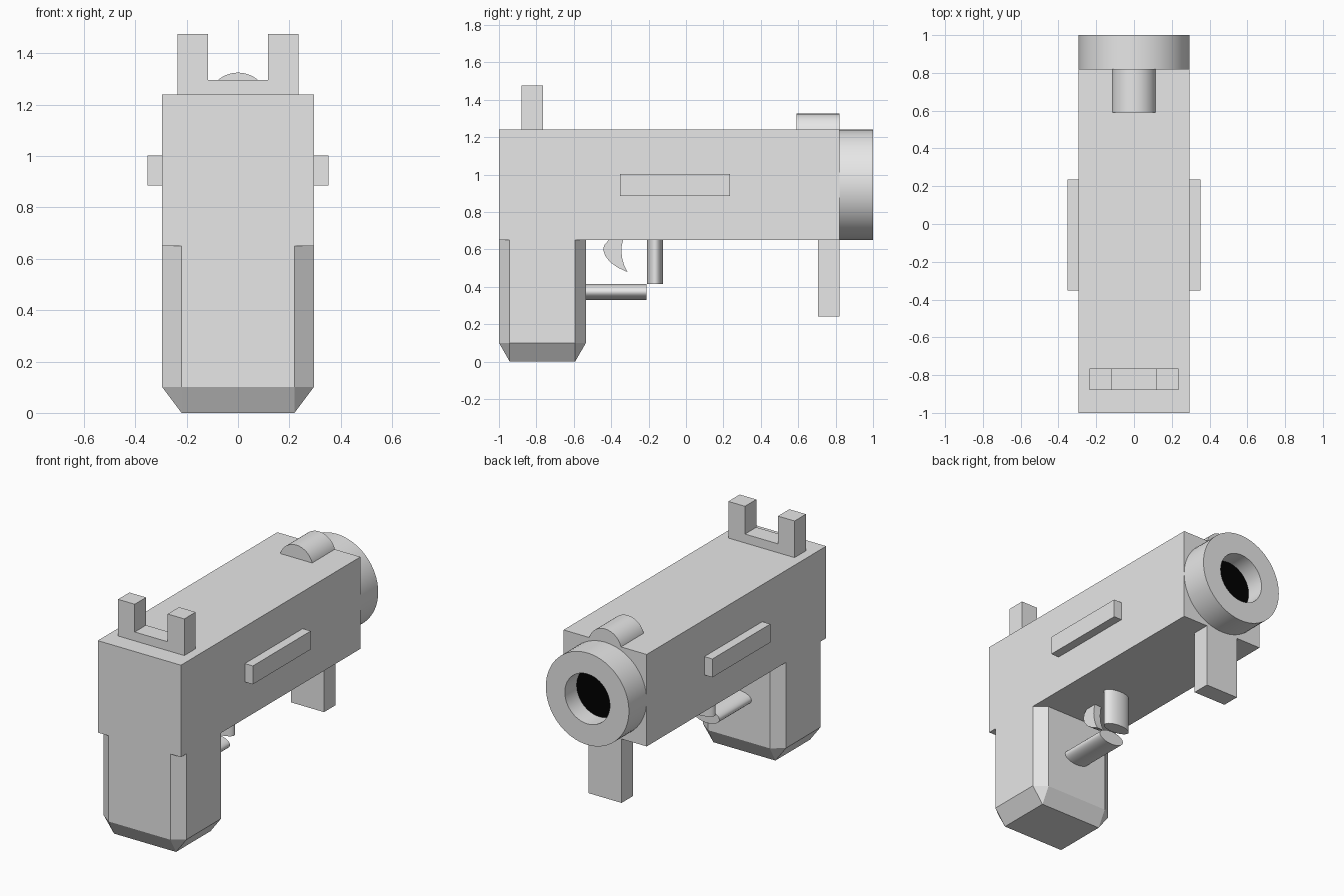
import bpy, bmesh, math
from mathutils import Matrix

if "Cube" in bpy.data.objects:
    bpy.data.objects.remove(bpy.data.objects["Cube"])


def material(name, value):
    m = bpy.data.materials.new(name)
    m.diffuse_color = (value, value, value, 1)
    m.use_nodes = True
    m.node_tree.nodes["Principled BSDF"].inputs["Base Color"].default_value = m.diffuse_color
    return m


GREY = material("light grey", 0.8)
BLACK = material("black", 0.0)


def finish(bm, name, smooth=False, mats=(GREY,)):
    bmesh.ops.recalc_face_normals(bm, faces=bm.faces)
    me = bpy.data.meshes.new(name)
    bm.to_mesh(me)
    bm.free()
    for m in mats:
        me.materials.append(m)
    ob = bpy.data.objects.new(name, me)
    bpy.context.collection.objects.link(ob)
    if smooth:
        bpy.ops.object.select_all(action='DESELECT')
        ob.select_set(True)
        bpy.context.view_layer.objects.active = ob
        bpy.ops.object.shade_smooth_by_angle(angle=math.radians(35))
    return ob


def box(name, lo, hi):
    bm = bmesh.new()
    bmesh.ops.create_cube(bm, size=1)
    for v in bm.verts:
        v.co = [l + (c + 0.5) * (h - l) for c, l, h in zip(v.co, lo, hi)]
    return finish(bm, name)


def cylinder(name, centre, radii, length, axis):
    """Oval cylinder; radii = (across x, across the other direction)."""
    bm = bmesh.new()
    bmesh.ops.create_cone(bm, cap_ends=True, segments=48, radius1=1, radius2=1, depth=length)
    mat = Matrix.Diagonal((radii[0], radii[1], 1, 1))
    if axis == 'y':
        mat = Matrix.Rotation(math.pi / 2, 4, 'X') @ mat
    bm.transform(Matrix.Translation(centre) @ mat)
    return finish(bm, name, True)


def extrude_profile(name, points, axis, lo, hi):
    """Flat profile pushed along x (points are y,z) or y (points are x,z)."""
    bm = bmesh.new()
    co = (lambda a, b: (lo, a, b)) if axis == 'x' else (lambda a, b: (a, lo, b))
    face = bm.faces.new([bm.verts.new(co(a, b)) for a, b in points])
    ext = bmesh.ops.extrude_face_region(bm, geom=[face])
    vec = (hi - lo, 0, 0) if axis == 'x' else (0, hi - lo, 0)
    bmesh.ops.translate(bm, vec=vec, verts=[g for g in ext['geom'] if isinstance(g, bmesh.types.BMVert)])
    return finish(bm, name, axis == 'x')


# Main body
box("body", (-0.295, -1, 0.65), (0.295, 0.82, 1.24))

# Handle with chamfered upright corners and bottom rim
bm = bmesh.new()
for sx in (-1, 1):
    for sy in (-1, 1):
        def corner(hx, hy, z):
            bm.verts.new((sx * hx, -0.7675 + sy * hy, z))
        corner(0.22, 0.175, 0)
        for z in (0.1, 0.65):
            corner(0.295, 0.175, z)
            corner(0.22, 0.2325, z)
bmesh.ops.convex_hull(bm, input=bm.verts)
bmesh.ops.dissolve_limit(bm, angle_limit=0.01, verts=bm.verts, edges=bm.edges)
finish(bm, "handle")

# Muzzle ring, lathed around y, with a black floor in the bore
bm = bmesh.new()
N = 64
rings = []
for r, y in ((0.295, 0.82), (0.295, 1.0), (0.16, 1.0), (0.16, 0.88)):
    rings.append([bm.verts.new((r * math.cos(2 * math.pi * i / N), y,
                                0.945 + r * math.sin(2 * math.pi * i / N))) for i in range(N)])
for a, b in zip(rings, rings[1:]):
    for i in range(N):
        j = (i + 1) % N
        bm.faces.new((a[i], a[j], b[j], b[i]))
bm.faces.new(rings[-1]).material_index = 1
bm.faces.new(rings[0])
finish(bm, "muzzle", True, (GREY, BLACK))

# Notched rear sight and rounded front sight
extrude_profile("rear_sight",
                [(-0.235, 1.24), (0.235, 1.24), (0.235, 1.475), (0.117, 1.475),
                 (0.117, 1.297), (-0.117, 1.297), (-0.117, 1.475), (-0.235, 1.475)],
                'y', -0.88, -0.765)
cylinder("front_sight", (0, 0.705, 1.207), (0.118, 0.118), 0.23, 'y')

# Side rails
for side, name in ((1, "right_rail"), (-1, "left_rail")):
    x0, x1 = sorted((side * 0.28, side * 0.352))
    box(name, (x0, -0.352, 0.885), (x1, 0.235, 1.003))

# Front grip under the barrel end
box("front_grip", (-0.117, 0.705, 0.24), (0.117, 0.82, 0.65))

# Trigger guard: oval post and oval bar
cylinder("guard_post", (0, -0.165, 0.5325), (0.09, 0.043), 0.235, 'z')
cylinder("guard_bar", (0, -0.3725, 0.3725), (0.09, 0.043), 0.325, 'y')

# Crescent trigger
extrude_profile("trigger",
                [(-0.37, 0.68), (-0.412, 0.65), (-0.436, 0.625), (-0.443, 0.6), (-0.432, 0.565),
                 (-0.406, 0.532), (-0.364, 0.502), (-0.312, 0.478), (-0.328, 0.508),
                 (-0.34, 0.545), (-0.346, 0.59), (-0.343, 0.625), (-0.334, 0.655), (-0.325, 0.68)],
                'x', -0.025, 0.025)
